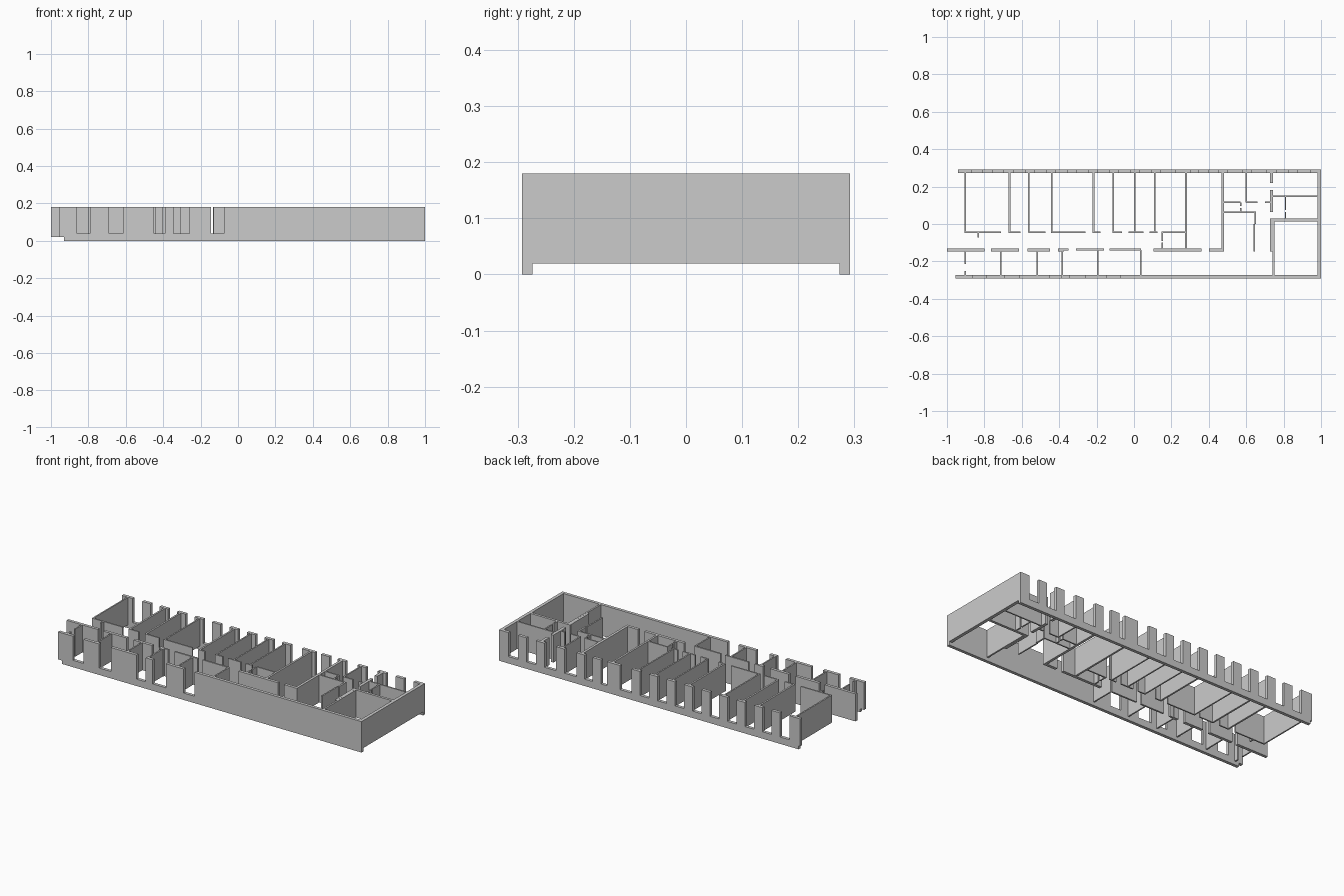
import bpy, bmesh

TOP, FLOOR, SILL = 0.18, 0.02, 0.04


def add_box(bm, x0, x1, y0, y1, z0=FLOOR, z1=TOP):
    v = [bm.verts.new((x, y, z)) for z in (z0, z1)
         for x, y in ((x0, y0), (x1, y0), (x1, y1), (x0, y1))]
    for f in ((3, 2, 1, 0), (4, 5, 6, 7), (0, 1, 5, 4),
              (1, 2, 6, 5), (2, 3, 7, 6), (3, 0, 4, 7)):
        bm.faces.new([v[i] for i in f])


def make(name, boxes):
    bm = bmesh.new()
    for b in boxes:
        add_box(bm, *b)
    me = bpy.data.meshes.new(name)
    bm.to_mesh(me)
    bm.free()
    ob = bpy.data.objects.new(name, me)
    bpy.context.collection.objects.link(ob)
    return ob


def run_x(y, spans, t=0.008):
    return [(a, b, y - t / 2, y + t / 2) for a, b in spans]


def run_y(x, spans, t=0.008):
    return [(x - t / 2, x + t / 2, a, b) for a, b in spans]


# Front wall: foundation strip, sill and full-height piers
F0, F1 = -0.292, -0.274
front_piers = [(-0.955, -0.86), (-0.79, -0.69), (-0.615, -0.45),
               (-0.39, -0.345), (-0.26, -0.145), (-0.075, 1.0)]
make("front_wall", [(-0.93, 1.0, F0, F1, 0, FLOOR), (-0.955, 1.0, F0, F1, FLOOR, SILL)]
     + [(a, b, F0, F1, SILL, TOP) for a, b in front_piers])

# Back wall: a regular rhythm of piers above the sill
B0, B1 = 0.274, 0.292
back_piers = [(-0.94, -0.87), (0.22, 0.305), (0.94, 1.0)]
back_piers += [(c - 0.027, c + 0.027) for c in
               [-0.782 + 0.1125 * i for i in range(9)] + [0.37, 0.475, 0.605, 0.735, 0.85]]
make("back_wall", [(-0.93, 1.0, B0, B1, 0, FLOOR), (-0.94, 1.0, B0, B1, FLOOR, SILL)]
     + [(a, b, B0, B1, SILL, TOP) for a, b in back_piers])

# Closed end wall
make("end_wall", [(0.981, 1.0, F1, B0)])

# Corridor walls with door gaps
make("corridor_back_wall", run_x(-0.045, [
    (-0.907, -0.71), (-0.67, -0.607), (-0.565, -0.473), (-0.445, -0.26),
    (-0.222, -0.18), (-0.115, -0.065), (-0.03, 0.05), (0.082, 0.125), (0.147, 0.28)]))
make("corridor_front_wall", run_x(-0.139, [
    (-1.0, -0.80), (-0.765, -0.615), (-0.57, -0.45), (-0.405, -0.375),
    (0.105, 0.36), (0.40, 0.482)], 0.017)
    + run_x(-0.137, [(-0.375, -0.35), (-0.31, -0.16), (-0.13, 0.037)], 0.01))

# Partitions between the back rooms
boxes = []
for x in (-0.44, -0.11, 0.005, 0.11):
    boxes += run_y(x, [(-0.045, B0)])
for x in (-0.665, -0.563, -0.216):
    boxes += run_y(x, [(-0.045, B0)], 0.01)
boxes += run_y(0.278, [(-0.132, B0)], 0.011)
boxes += run_y(0.475, [(-0.147, B0)], 0.015)
make("back_partitions", boxes)

# Partitions between the front rooms
boxes = []
for x in (-0.713, -0.517, -0.383, -0.193, 0.037):
    boxes += run_y(x, [(F1, -0.139)])
make("front_partitions", boxes)

# Open-end cross wall and corridor stubs
make("left_cross_wall", run_y(-0.903, [(-0.045, B0), (-0.215, -0.139), (F1, -0.25)]))
make("corridor_stubs", run_y(-0.833, [(-0.072, -0.045)])
     + run_y(0.152, [(-0.09, -0.045), (-0.13, -0.10)]))

# Small rooms at the closed end
make("service_rooms",
     run_y(0.60, [(0.115, B0)])
     + run_x(0.115, [(0.482, 0.57), (0.60, 0.66), (0.70, 0.73)])
     + run_y(0.57, [(0.095, 0.115), (0.062, 0.085)])
     + run_x(0.062, [(0.482, 0.652)])
     + run_y(0.648, [(0.0, 0.062)], 0.01)
     + run_y(0.643, [(-0.148, 0.0)]))
make("end_rooms",
     run_y(0.735, [(0.22, B0), (0.065, 0.182)], 0.017)
     + run_x(0.022, [(0.727, 0.981)], 0.015)
     + run_x(0.148, [(0.743, 0.981)])
     + run_y(0.81, [(0.075, 0.148), (0.03, 0.065)])
     + run_y(0.745, [(F1, 0.022)], 0.01)
     + run_y(0.733, [(-0.147, 0.022)], 0.013))
